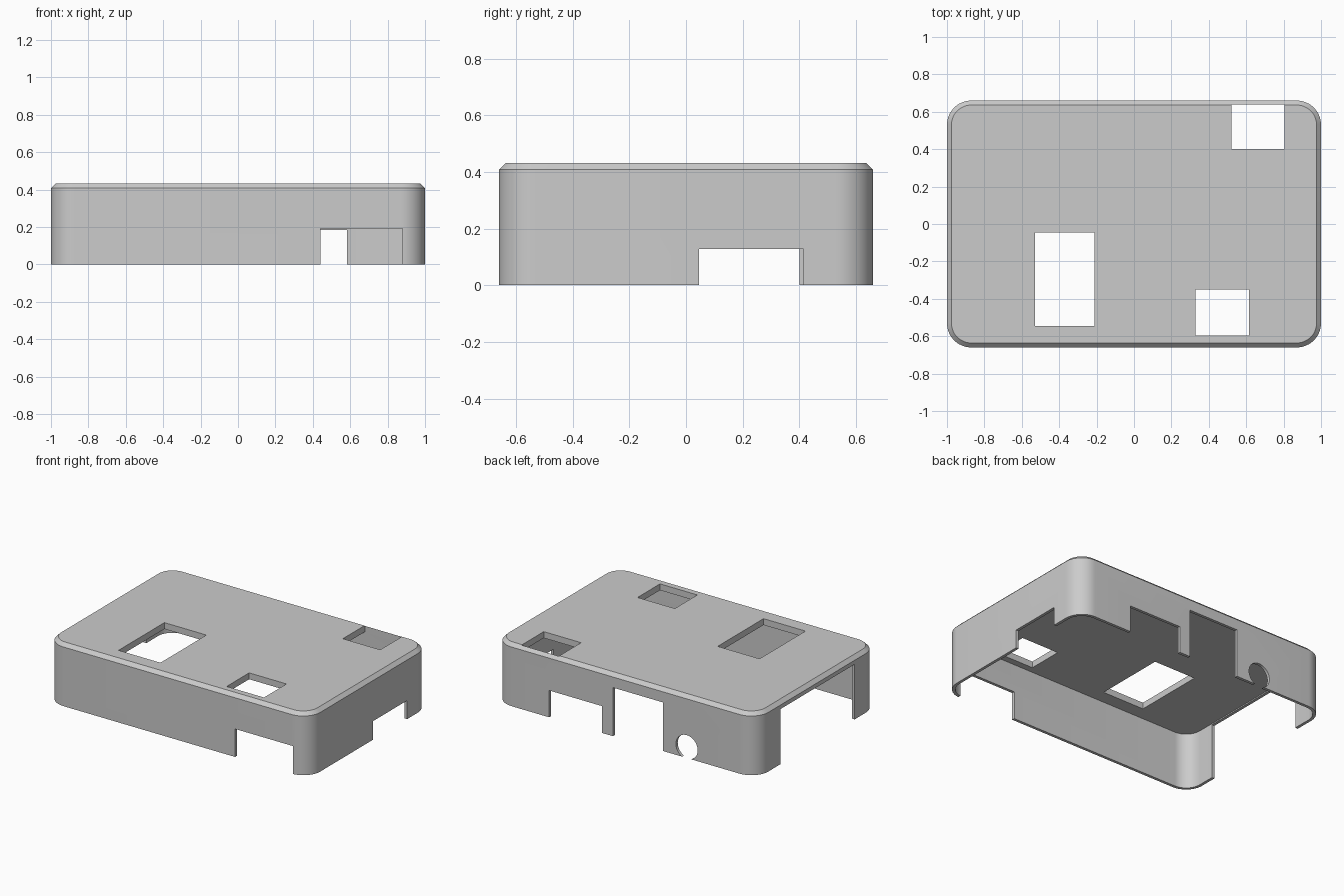
import bpy, bmesh, math

cube = bpy.data.objects.get("Cube")
if cube:
    bpy.data.objects.remove(cube, do_unlink=True)

HALF_X, HALF_Y, HEIGHT = 1.0, 0.66, 0.432
RADIUS, WALL, CHAMFER, CEILING = 0.13, 0.02, 0.024, 0.388
SEGMENTS = 12

grey = bpy.data.materials.new("grey_plastic")
grey.use_nodes = True
colour = (0.6, 0.6, 0.6, 1)
grey.diffuse_color = colour
grey.node_tree.nodes["Principled BSDF"].inputs["Base Color"].default_value = colour


def rounded_ring(bm, inset, z):
    """Loop of vertices around a rounded rectangle."""
    r = RADIUS - inset
    verts = []
    for quarter, (sx, sy) in enumerate([(1, 1), (-1, 1), (-1, -1), (1, -1)]):
        for i in range(SEGMENTS + 1):
            a = math.pi / 2 * (quarter + i / SEGMENTS)
            verts.append(bm.verts.new((sx * (HALF_X - RADIUS) + r * math.cos(a),
                                       sy * (HALF_Y - RADIUS) + r * math.sin(a), z)))
    return verts


def make_object(name, bm):
    bmesh.ops.recalc_face_normals(bm, faces=bm.faces)
    mesh = bpy.data.meshes.new(name)
    bm.to_mesh(mesh)
    bm.free()
    obj = bpy.data.objects.new(name, mesh)
    bpy.context.collection.objects.link(obj)
    mesh.materials.append(grey)
    return obj


def box_cutter(name, x0, x1, y0, y1, z0, z1):
    bm = bmesh.new()
    bmesh.ops.create_cube(bm, size=1)
    bmesh.ops.scale(bm, vec=(x1 - x0, y1 - y0, z1 - z0), verts=bm.verts)
    bmesh.ops.translate(bm, vec=((x0 + x1) / 2, (y0 + y1) / 2, (z0 + z1) / 2), verts=bm.verts)
    return make_object(name, bm)


# Hollow lid: ceiling, inner wall, rim, outer wall, chamfer, top
bm = bmesh.new()
rings = [rounded_ring(bm, inset, z) for inset, z in (
    (WALL, CEILING), (WALL, 0), (0, 0), (0, HEIGHT - CHAMFER), (CHAMFER, HEIGHT))]
for low, high in zip(rings, rings[1:]):
    for i in range(len(low)):
        j = (i + 1) % len(low)
        bm.faces.new((low[i], low[j], high[j], high[i]))
bm.faces.new(rings[0])
bm.faces.new(rings[-1])
lid = make_object("case_lid", bm)

# Openings in the top
TOP = (0.3, 0.5)
cutters = [
    box_cutter("large_top_opening", -0.53, -0.21, -0.545, -0.045, *TOP),
    box_cutter("front_top_opening", 0.33, 0.615, -0.595, -0.35, *TOP),
    box_cutter("back_top_opening", 0.52, 0.805, 0.4, HALF_Y - WALL - 0.001, *TOP),
]

# Notches open at the bottom edge of each wall
cutters += [
    box_cutter("front_notch", 0.44, 0.88, -0.7, -0.6, -0.1, 0.193),
    box_cutter("left_notch", 0.95, 1.05, 0.045, 0.415, -0.1, 0.128),
    box_cutter("right_notch", -1.05, -0.95, -0.41, 0.4, -0.1, 0.38),
    box_cutter("back_low_notch", 0.18, 0.582, 0.6, 0.7, -0.1, 0.185),
    box_cutter("back_tall_notch", -0.285, 0.095, 0.6, 0.7, -0.1, 0.335),
]

# Round port in the back wall
bm = bmesh.new()
bmesh.ops.create_cone(bm, cap_ends=True, segments=40, radius1=0.083, radius2=0.083, depth=0.1)
for v in bm.verts:
    x, y, z = v.co
    v.co = (x - 0.468, z + 0.65, y + 0.075)
cutters.append(make_object("round_port", bm))

# Cut every opening, then drop the cutters
for cutter in cutters:
    cutter.hide_render = True
    mod = lid.modifiers.new(cutter.name, "BOOLEAN")
    mod.operation = "DIFFERENCE"
    mod.solver = "EXACT"
    mod.object = cutter
bpy.context.view_layer.update()
evaluated = lid.evaluated_get(bpy.context.evaluated_depsgraph_get())
cut_mesh = bpy.data.meshes.new_from_object(evaluated)
lid.modifiers.clear()
lid.data = cut_mesh
for cutter in cutters:
    bpy.data.objects.remove(cutter, do_unlink=True)

bpy.ops.object.select_all(action="DESELECT")
lid.select_set(True)
bpy.context.view_layer.objects.active = lid
bpy.ops.object.shade_smooth_by_angle(angle=math.radians(30))
